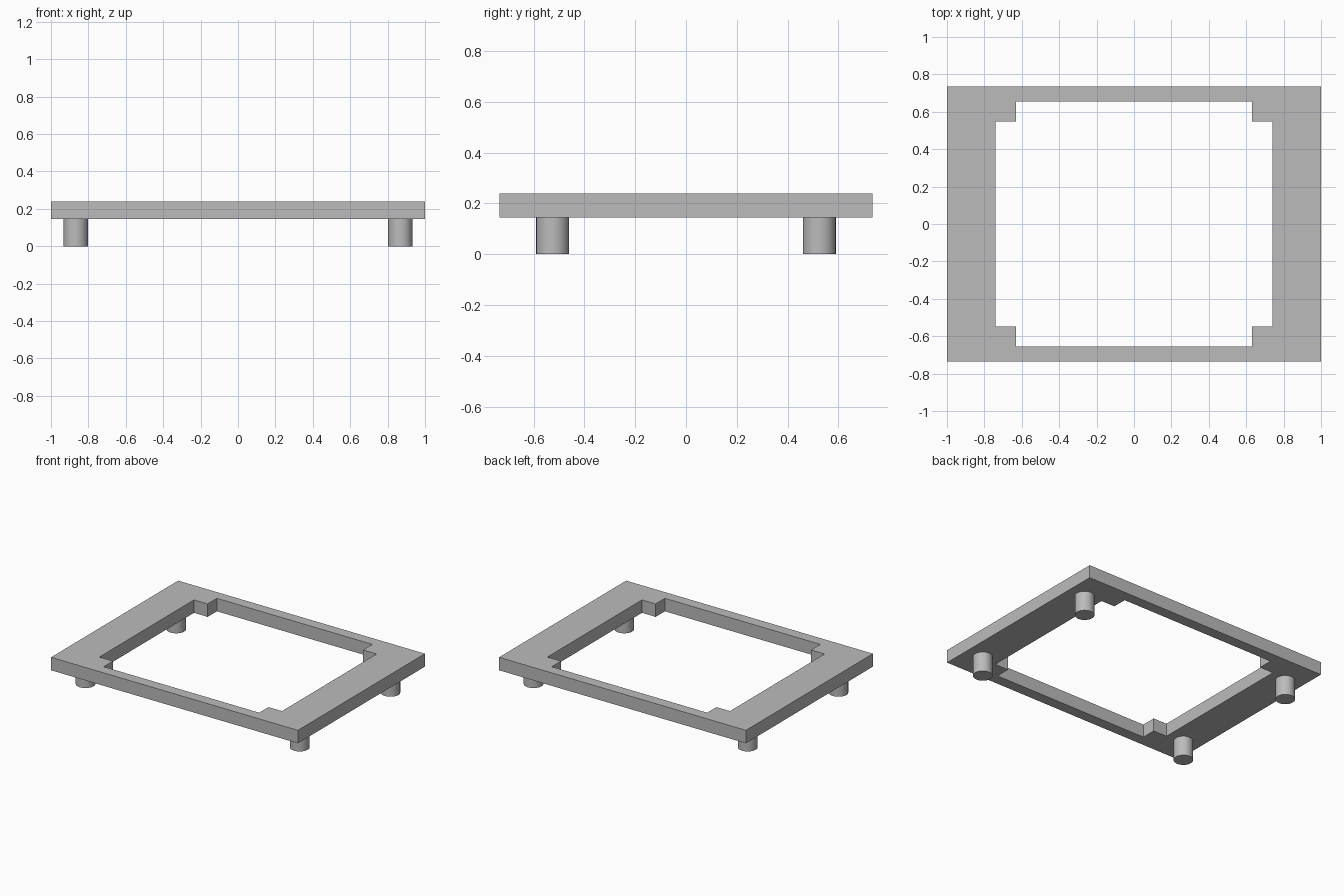
import bpy
import bmesh

cube = bpy.data.objects.get("Cube")
if cube:
    bpy.data.objects.remove(cube, do_unlink=True)

# Single flat colour
COLOUR = (0.5, 0.5, 0.5, 1)
grey = bpy.data.materials.new("plain grey")
grey.use_nodes = True
grey.diffuse_color = COLOUR
grey.node_tree.nodes["Principled BSDF"].inputs["Base Color"].default_value = COLOUR

BOTTOM, TOP = 0.145, 0.24


def mirrored_outline(quarter):
    """Closed outline from the points of its +x +y quarter."""
    right = [(x, -y) for x, y in reversed(quarter)] + quarter
    return right + [(-x, -y) for x, y in right]


def make_frame(name, outlines):
    """Flat plate with an opening, raised to its thickness."""
    bm = bmesh.new()
    edges = []
    for outline in outlines:
        verts = [bm.verts.new((x, y, BOTTOM)) for x, y in outline]
        edges += [bm.edges.new((verts[i - 1], verts[i])) for i in range(len(verts))]
    bmesh.ops.triangle_fill(bm, edges=edges, use_beauty=True, normal=(0, 0, 1))
    result = bmesh.ops.extrude_face_region(bm, geom=bm.faces[:], use_keep_orig=True)
    raised = [v for v in result["geom"] if isinstance(v, bmesh.types.BMVert)]
    bmesh.ops.translate(bm, verts=raised, vec=(0, 0, TOP - BOTTOM))
    bmesh.ops.recalc_face_normals(bm, faces=bm.faces[:])
    mesh = bpy.data.meshes.new(name)
    bm.to_mesh(mesh)
    bm.free()
    mesh.materials.append(grey)
    obj = bpy.data.objects.new(name, mesh)
    bpy.context.collection.objects.link(obj)
    return obj


# Frame: rectangle with a stepped-corner opening
outer = mirrored_outline([(1.0, 0.735)])
opening = mirrored_outline([(0.74, 0.548), (0.63, 0.548), (0.63, 0.655)])
make_frame("frame", [outer, opening])

# Four round feet under the wide sides
for x_side, x_name in ((-1, "right"), (1, "left")):
    for y_side, y_name in ((-1, "front"), (1, "back")):
        bpy.ops.mesh.primitive_cylinder_add(
            vertices=48, radius=0.065, depth=BOTTOM,
            location=(x_side * 0.868, y_side * 0.525, BOTTOM / 2))
        foot = bpy.context.object
        foot.name = f"{y_name}_{x_name}_foot"
        foot.data.materials.append(grey)
        bpy.ops.object.shade_smooth_by_angle()
